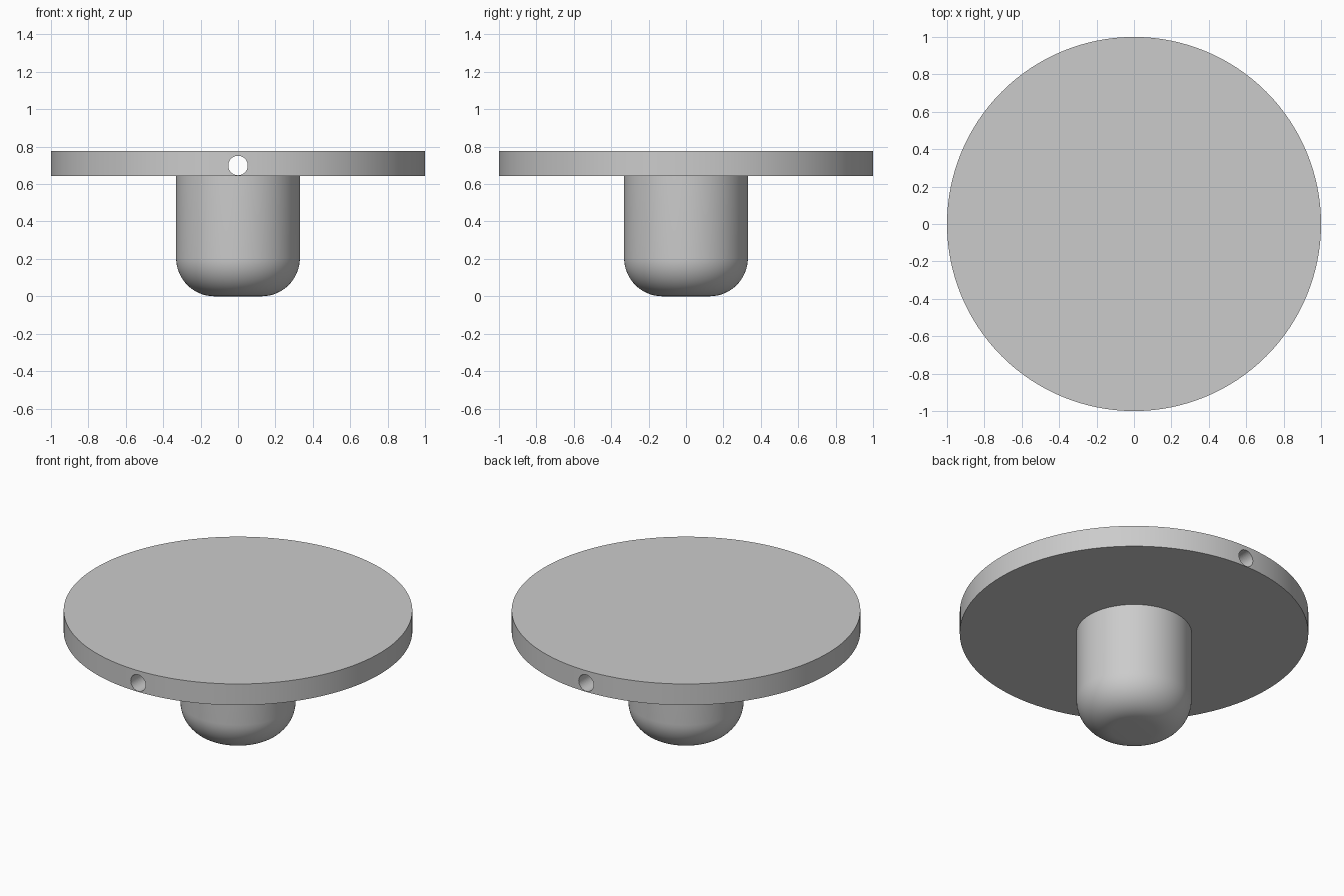
import bpy, bmesh
from math import sin, cos, pi
from mathutils import Matrix

cube = bpy.data.objects.get("Cube")
if cube:
    bpy.data.objects.remove(cube, do_unlink=True)

DISC_BOTTOM, DISC_TOP = 0.643, 0.777
STEM_RADIUS, FILLET = 0.331, 0.205
HOLE_Z, HOLE_RADIUS = 0.699, 0.052

grey = bpy.data.materials.new("plain grey")
grey.use_nodes = True
colour = (0.6, 0.6, 0.6, 1)
grey.diffuse_color = colour
grey.node_tree.nodes["Principled BSDF"].inputs["Base Color"].default_value = colour


def add_object(name, bm):
    bmesh.ops.recalc_face_normals(bm, faces=bm.faces)
    mesh = bpy.data.meshes.new(name)
    bm.to_mesh(mesh)
    bm.free()
    mesh.materials.append(grey)
    obj = bpy.data.objects.new(name, mesh)
    bpy.context.collection.objects.link(obj)
    return obj


def lathe(name, profile, steps=128):
    """Spin (radius, height) points around z and cap both ends."""
    bm = bmesh.new()
    rings = [[bm.verts.new((r * cos(2 * pi * i / steps), r * sin(2 * pi * i / steps), z))
              for i in range(steps)] for r, z in profile]
    for low, high in zip(rings, rings[1:]):
        for i in range(steps):
            j = (i + 1) % steps
            bm.faces.new((low[i], low[j], high[j], high[i]))
    bm.faces.new(rings[0])
    bm.faces.new(rings[-1])
    return add_object(name, bm)


def smooth(obj):
    bpy.ops.object.select_all(action="DESELECT")
    obj.select_set(True)
    bpy.context.view_layer.objects.active = obj
    bpy.ops.object.shade_smooth_by_angle(angle=pi / 6)


# Flat round top
disc = lathe("disc", [(1, DISC_BOTTOM), (1, DISC_TOP)])

# Cross hole drilled from front to back through the disc
bm = bmesh.new()
bmesh.ops.create_cone(bm, cap_ends=True, segments=48, radius1=HOLE_RADIUS,
                      radius2=HOLE_RADIUS, depth=3,
                      matrix=Matrix.Translation((0, 0, HOLE_Z)) @ Matrix.Rotation(pi / 2, 4, "X"))
drill = add_object("hole_cutter", bm)
drill.hide_render = True

cut = disc.modifiers.new("cross hole", "BOOLEAN")
cut.operation = "DIFFERENCE"
cut.solver = "EXACT"
cut.object = drill
smooth(disc)
bpy.ops.object.modifier_move_to_index(modifier=cut.name, index=0)
bpy.ops.object.modifier_apply(modifier=cut.name)
bpy.data.objects.remove(drill, do_unlink=True)

# Stem with a rounded lower edge
arc = [(STEM_RADIUS - FILLET + FILLET * sin(a), FILLET - FILLET * cos(a))
       for a in (pi / 2 * i / 16 for i in range(17))]
stem = lathe("stem", arc + [(STEM_RADIUS, DISC_BOTTOM)])
smooth(stem)
